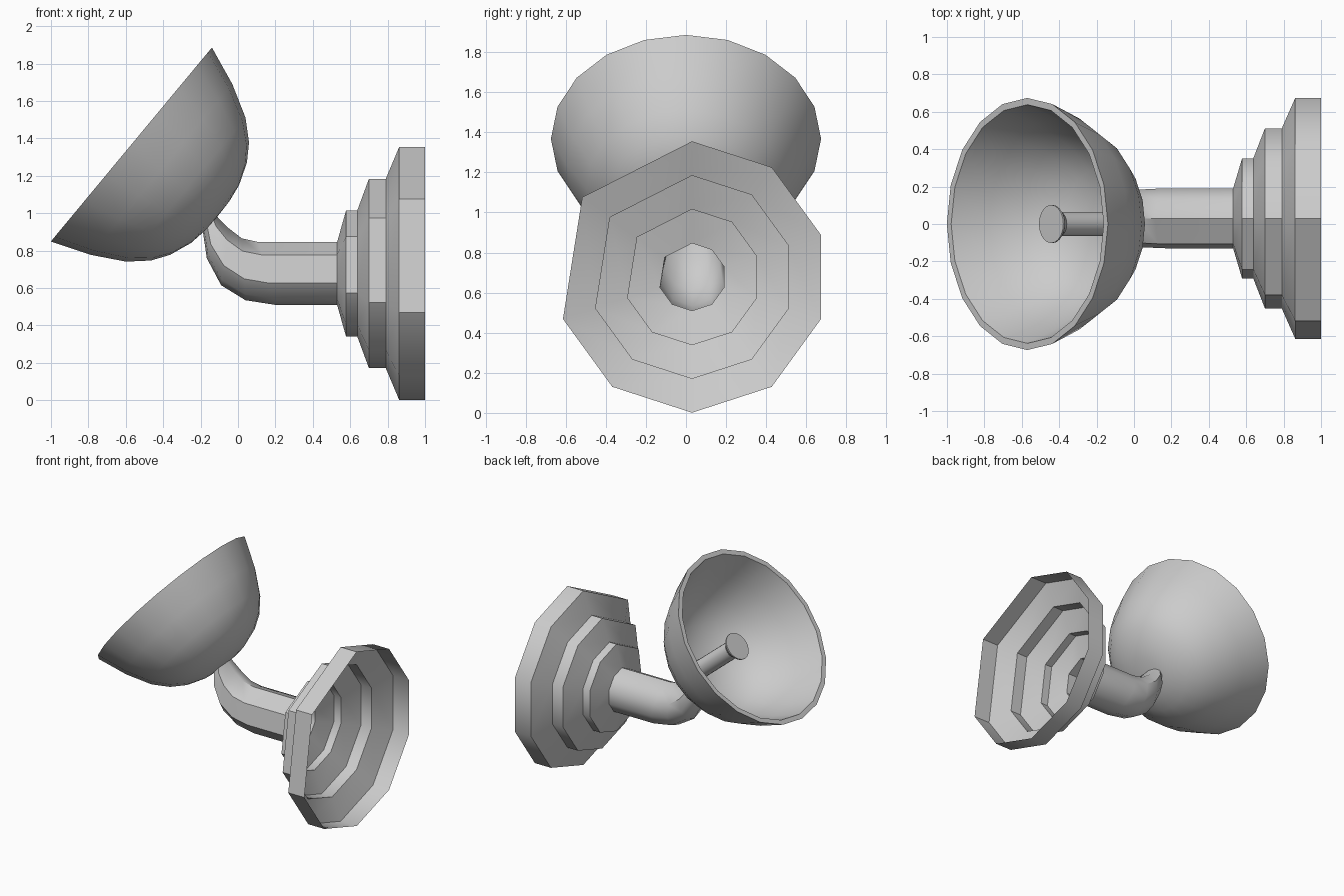
import bpy, bmesh, math
from mathutils import Matrix, Vector

if "Cube" in bpy.data.objects:
    bpy.data.objects.remove(bpy.data.objects["Cube"])


def skin(name, rings, closed_ends=False, angle=40, matrix=None):
    """Bridge a list of equal-sized point rings into a smooth-shaded shell."""
    bm = bmesh.new()
    loops = [[bm.verts.new(p) for p in ring] for ring in rings]
    n = len(loops[0])
    for a, b in zip(loops, loops[1:]):
        for i in range(n):
            j = (i + 1) % n
            bm.faces.new((a[i], a[j], b[j], b[i]))
    if closed_ends:
        bm.faces.new(loops[0])
        bm.faces.new(loops[-1])
    bmesh.ops.remove_doubles(bm, verts=bm.verts, dist=1e-5)
    bmesh.ops.recalc_face_normals(bm, faces=bm.faces)
    if matrix:
        bm.transform(matrix)
    me = bpy.data.meshes.new(name)
    bm.to_mesh(me)
    bm.free()
    ob = bpy.data.objects.new(name, me)
    bpy.context.collection.objects.link(ob)
    bpy.ops.object.select_all(action='DESELECT')
    ob.select_set(True)
    bpy.context.view_layer.objects.active = ob
    bpy.ops.object.shade_smooth_by_angle(angle=math.radians(angle))
    return ob


def lathe_rings(profile, sides):
    return [[(r * math.cos(2 * math.pi * i / sides),
              r * math.sin(2 * math.pi * i / sides), z) for i in range(sides)]
            for r, z in profile]


# Ten-sided section with two neighbouring corners merged into one
ANGLES = [math.radians(a) for a in (90, 54, 18, -18, -54, -90, -126, -162, 144)]
CY, CZ = 0.03, 0.678


def section(top, bottom, half_width):
    """Ring whose highest and lowest corners sit at the given (x, z) points."""
    t, b = Vector(top), Vector(bottom)
    mid, up = (t + b) / 2, (t - b) / 2
    return [(mid.x + up.x * math.sin(a), CY + half_width * math.cos(a),
             mid.y + up.y * math.sin(a)) for a in ANGLES]


def upright(x, r):
    return section((x, CZ + r), (x, CZ - r), r)


# Stepped wall base, an open shell
skin("stepped_base", [upright(x, r) for x, r in (
    (0.53, 0.168), (0.578, 0.338), (0.638, 0.338), (0.70, 0.506),
    (0.79, 0.506), (0.862, 0.677), (1.0, 0.677))])

# Bent arm, tapering into the back of the dish
skin("bent_arm", [
    upright(0.53, 0.168),
    section((0.11, 0.846), (0.20, 0.51), 0.168),
    section((0.02, 0.866), (0.04, 0.535), 0.162),
    section((-0.05, 0.92), (-0.09, 0.615), 0.15),
    section((-0.105, 0.975), (-0.167, 0.76), 0.125),
    section((-0.125, 1.0), (-0.188, 0.905), 0.09)])

# Tilted dish with a thin wall
tilt = Matrix.Translation((-0.57, 0, 1.3675)) @ Matrix.Rotation(math.radians(-50.28), 4, 'Y')
skin("dish", lathe_rings([
    (0, -0.6), (0.1, -0.597), (0.2, -0.582), (0.32, -0.537), (0.41, -0.477),
    (0.50, -0.378), (0.593, -0.209), (0.674, 0),
    (0.638, 0), (0.56, -0.2), (0.47, -0.358), (0.385, -0.451), (0.3, -0.508),
    (0.19, -0.55), (0.1, -0.564), (0, -0.567)], 20), matrix=tilt)

# Central receiver rod with flared tip
skin("receiver_rod", lathe_rings([
    (0.065, -0.58), (0.065, -0.22), (0.102, -0.175), (0.102, -0.165)], 20),
    closed_ends=True, angle=30, matrix=tilt)
